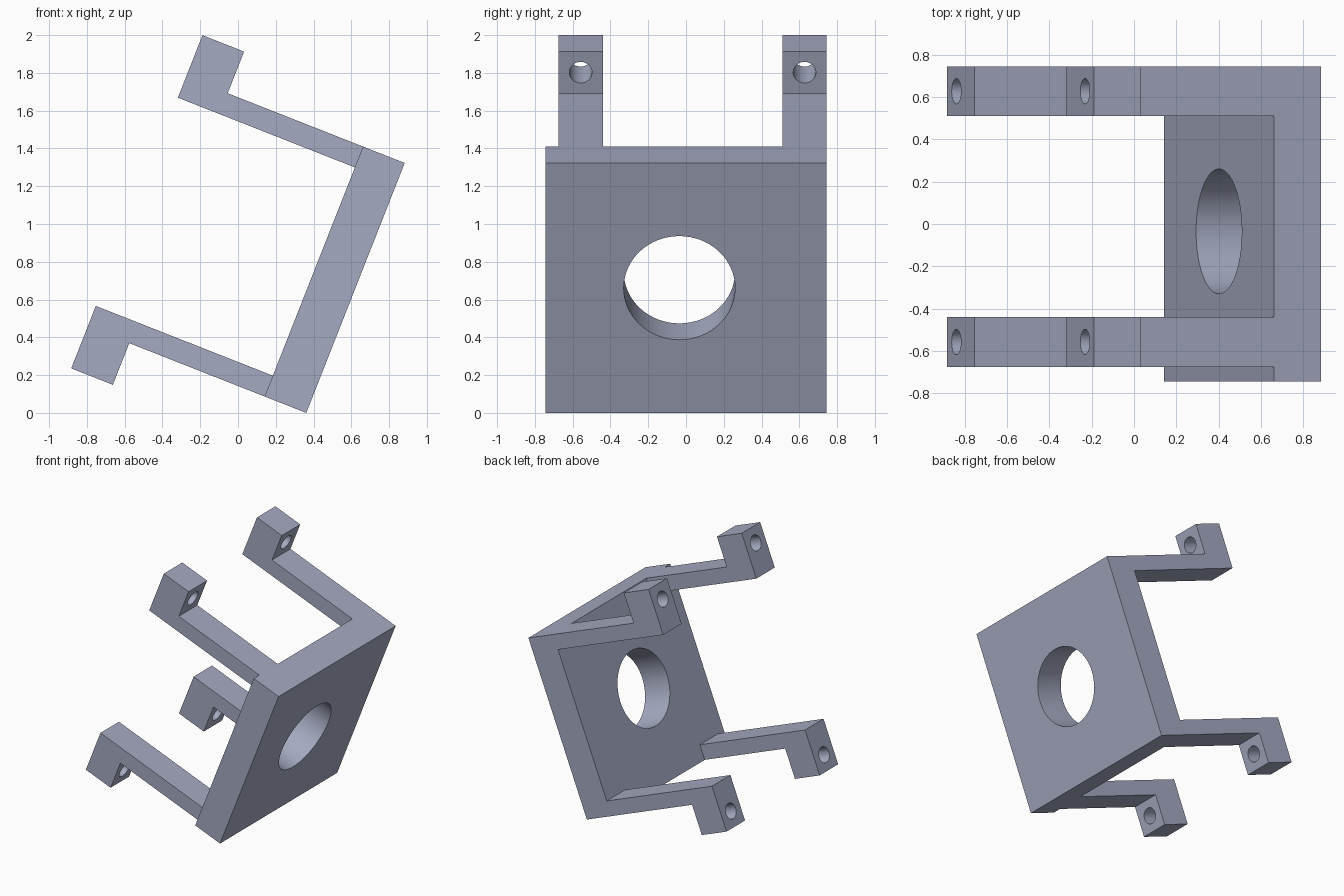
import bpy, bmesh, math
from mathutils import Matrix

cube = bpy.data.objects.get("Cube")
if cube:
    bpy.data.objects.remove(cube, do_unlink=True)

S = 0.1185                      # basic module: arm thickness
TILT = Matrix.Translation((0.141, 0, 0.0868)) @ Matrix.Rotation(math.radians(21.5), 4, 'Y')
HALF = 0.745                    # half width of the plate
ARM_Y = {"front": (-0.675, -0.44), "back": (0.51, 0.745)}

mat = bpy.data.materials.new("blue_grey")
mat.use_nodes = True
COLOR = (0.37, 0.40, 0.53, 1)
mat.diffuse_color = COLOR
mat.node_tree.nodes["Principled BSDF"].inputs["Base Color"].default_value = COLOR


def add_object(name, bm):
    bmesh.ops.recalc_face_normals(bm, faces=bm.faces)
    mesh = bpy.data.meshes.new(name)
    bm.to_mesh(mesh)
    bm.free()
    ob = bpy.data.objects.new(name, mesh)
    bpy.context.collection.objects.link(ob)
    mesh.materials.append(mat)
    ob.matrix_world = TILT
    return ob


def extrude_profile(name, points, y0, y1):
    """Extrude an (across, along) profile from y0 to y1."""
    bm = bmesh.new()
    face = bm.faces.new([bm.verts.new((u, y0, v)) for u, v in points])
    ext = bmesh.ops.extrude_face_region(bm, geom=[face])
    verts = [g for g in ext["geom"] if isinstance(g, bmesh.types.BMVert)]
    bmesh.ops.translate(bm, verts=verts, vec=(0, y1 - y0, 0))
    return add_object(name, bm)


def drill(ob, u, y, v, radius, depth):
    """Cut a round through hole running across the plate thickness."""
    bm = bmesh.new()
    place = Matrix.Translation((u, y, v)) @ Matrix.Rotation(math.pi / 2, 4, 'Y')
    bmesh.ops.create_cone(bm, cap_ends=True, segments=64, radius1=radius,
                          radius2=radius, depth=depth, matrix=place)
    cutter = add_object(ob.name + "_cutter", bm)
    cutter.hide_render = True
    mod = ob.modifiers.new("hole", 'BOOLEAN')
    mod.operation, mod.solver, mod.object = 'DIFFERENCE', 'EXACT', cutter
    # Bake the cut and drop the cutter
    bpy.context.view_layer.update()
    graph = bpy.context.evaluated_depsgraph_get()
    cut = bpy.data.meshes.new_from_object(ob.evaluated_get(graph))
    ob.modifiers.clear()
    ob.data = cut
    bpy.data.objects.remove(cutter, do_unlink=True)
    # Smooth the bore, keep the flat edges sharp
    bpy.ops.object.select_all(action='DESELECT')
    ob.select_set(True)
    bpy.context.view_layer.objects.active = ob
    bpy.ops.object.shade_smooth_by_angle(angle=math.radians(30))


# Tilted plate with its large round opening
plate = extrude_profile("plate", [(0, 0), (2 * S, 0), (2 * S, 12 * S), (0, 12 * S)], -HALF, HALF)
drill(plate, S, -0.035, 6 * S, 0.295, 4 * S)

# Four L-shaped arms, each with a drilled tab turned outwards
L = 8.5 * S
arm = [(0, 0), (0, S), (-L, S), (-L, -2 * S), (-L + 2 * S, -2 * S), (-L + 2 * S, 0)]
for side, (y0, y1) in ARM_Y.items():
    for level in ("lower", "upper"):
        flip = (lambda v: v) if level == "lower" else (lambda v: 12 * S - v)
        ob = extrude_profile(f"{level}_{side}_arm", [(u, flip(v)) for u, v in arm], y0, y1)
        drill(ob, -L + S, (y0 + y1) / 2, flip(-S), 0.06, 4 * S)
